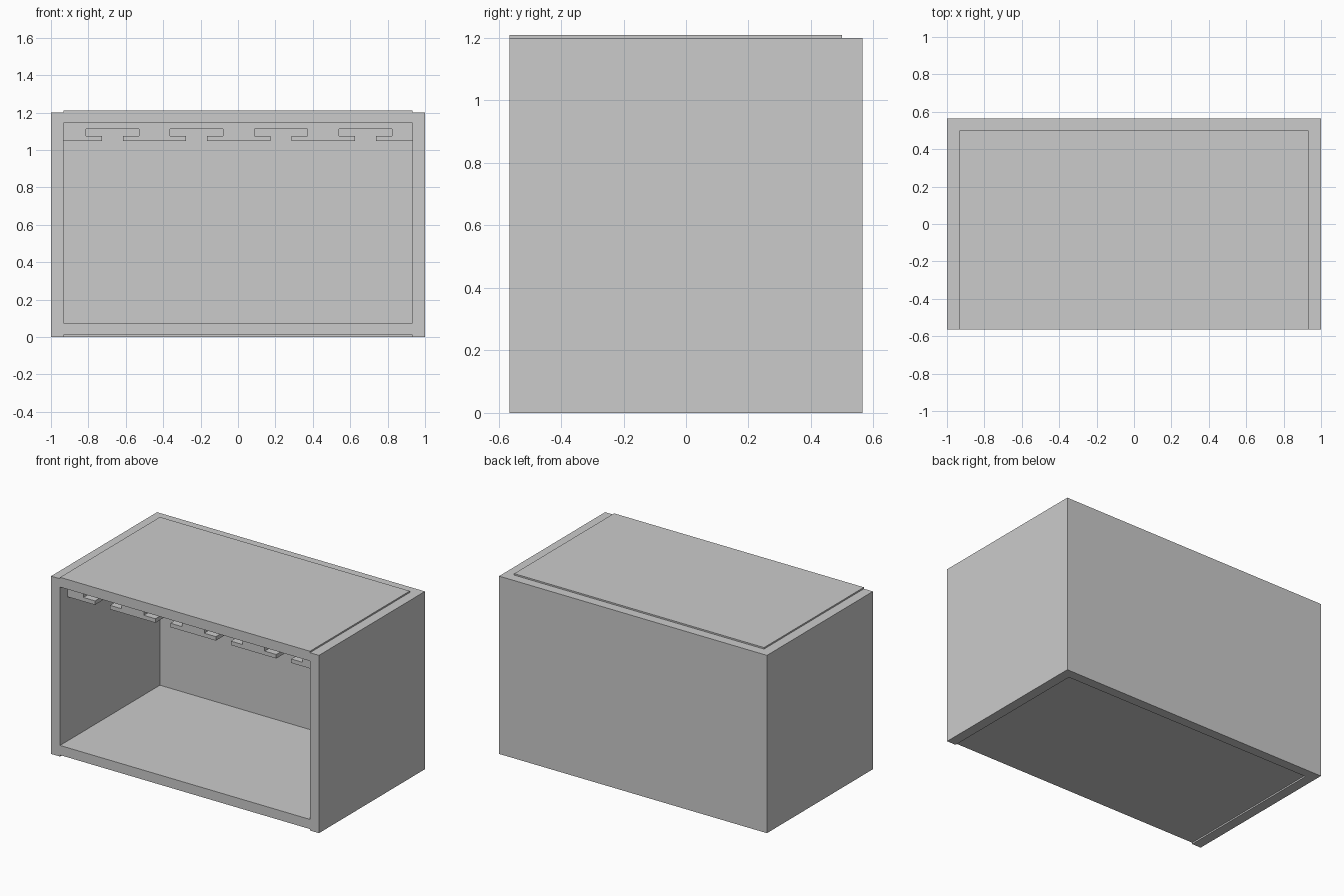
import bpy, bmesh

if "Cube" in bpy.data.objects:
    bpy.data.objects.remove(bpy.data.objects["Cube"])

HX, HY, H = 1.0, 0.565, 1.2        # outer half width, half depth, height
IX, BACK = 0.933, 0.5              # inner half width, inner face of back wall
LIP = 0.01                         # stacking step height


def box(name, x, y, z):
    """Axis-aligned box from (min, max) pairs."""
    bm = bmesh.new()
    bmesh.ops.create_cube(bm, size=1)
    for v in bm.verts:
        v.co = [r[0] if c < 0 else r[1] for c, r in zip(v.co, (x, y, z))]
    return to_object(name, bm)


def to_object(name, bm):
    bmesh.ops.recalc_face_normals(bm, faces=bm.faces)
    me = bpy.data.meshes.new(name)
    bm.to_mesh(me)
    bm.free()
    ob = bpy.data.objects.new(name, me)
    bpy.context.collection.objects.link(ob)
    return ob


def combine(target, other, operation):
    """Apply a boolean and discard the helper."""
    mod = target.modifiers.new(operation.lower(), 'BOOLEAN')
    mod.operation, mod.object, mod.solver = operation, other, 'EXACT'
    bpy.context.view_layer.objects.active = target
    bpy.ops.object.modifier_apply(modifier=mod.name)
    bpy.data.objects.remove(other)


# Cabinet: solid block, hollowed from the front, recessed below
cabinet = box("cabinet", (-HX, HX), (-HY, HY), (0, H))
combine(cabinet, box("inside_cutter", (-IX, IX), (-1, BACK), (0.075, 1.144)), 'DIFFERENCE')
combine(cabinet, box("base_recess_cutter", (-IX, IX), (-1, BACK), (-0.1, LIP)), 'DIFFERENCE')

# Raised stacking panel on top, open to the front
combine(cabinet, box("top_panel", (-IX, IX), (-HY, BACK), (H - 0.02, H + LIP)), 'UNION')

# Hanging rack under the ceiling with four T-shaped slots
LOW, LEDGE, ROOF, TOP = 1.048, 1.075, 1.112, 1.144
WIDE, NARROW = 0.142, 0.056
profile = [(IX, TOP), (-IX, TOP), (-IX, LOW)]
for i in range(4):
    c = -0.672 + 0.451 * i
    profile += [(c - NARROW, LOW), (c - NARROW, LEDGE), (c - WIDE, LEDGE), (c - WIDE, ROOF),
                (c + WIDE, ROOF), (c + WIDE, LEDGE), (c + NARROW, LEDGE), (c + NARROW, LOW)]
profile.append((IX, LOW))

bm = bmesh.new()
face = bm.faces.new([bm.verts.new((x, -0.485, z)) for x, z in profile])
ext = bmesh.ops.extrude_face_region(bm, geom=[face], use_keep_orig=True)
bmesh.ops.translate(bm, vec=(0, BACK + 0.485, 0),
                    verts=[g for g in ext["geom"] if isinstance(g, bmesh.types.BMVert)])
to_object("hanging_rack", bm)
